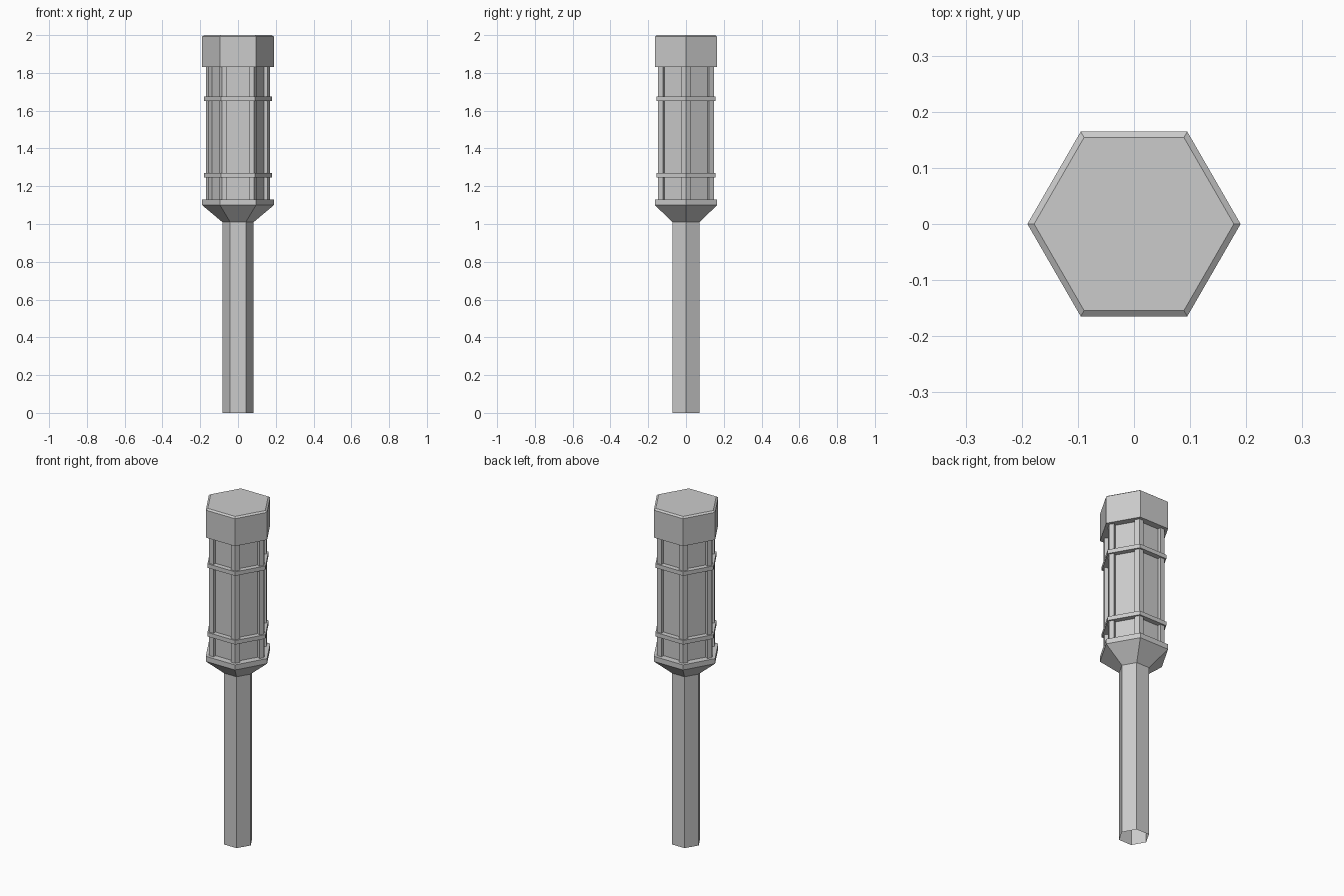
import bpy
import bmesh
from math import cos, sin, pi
from mathutils import Vector

if "Cube" in bpy.data.objects:
    bpy.data.objects.remove(bpy.data.objects["Cube"], do_unlink=True)

GREY = (0.6, 0.6, 0.6, 1)
metal = bpy.data.materials.new("grey_metal")
metal.use_nodes = True
metal.diffuse_color = GREY
metal.node_tree.nodes["Principled BSDF"].inputs["Base Color"].default_value = GREY


def hexagon(radius):
    return [Vector((cos(i * pi / 3), sin(i * pi / 3))) * radius for i in range(6)]


def loft(name, sections, bottom=True, top=True):
    """Join stacked outlines, given as (outline, height), into one solid."""
    bm = bmesh.new()
    rings = [[bm.verts.new((p.x, p.y, z)) for p in outline] for outline, z in sections]
    for low, high in zip(rings, rings[1:]):
        n = len(low)
        for i in range(n):
            j = (i + 1) % n
            bm.faces.new((low[i], low[j], high[j], high[i]))
    if bottom:
        bm.faces.new(rings[0][::-1])
    if top:
        bm.faces.new(rings[-1])
    mesh = bpy.data.meshes.new(name)
    bm.to_mesh(mesh)
    bm.free()
    mesh.materials.append(metal)
    obj = bpy.data.objects.new(name, mesh)
    bpy.context.collection.objects.link(obj)
    return obj


def recessed_hexagon(radius, post, depth):
    """Hexagon outline with corner posts and a recess in each side."""
    corners = hexagon(radius)
    outline = []
    for i, a in enumerate(corners):
        b = corners[(i + 1) % 6]
        along = (b - a).normalized()
        inward = -(a + b).normalized() * depth
        start, end = a + along * post, b - along * post
        outline += [a, start, start + inward, end + inward, end]
    return outline


# Hollow shaft, open at the foot
loft("shaft", [(hexagon(0.083), 0), (hexagon(0.083), 1.02)], bottom=False, top=False)

# Flared collar under the grip
loft("collar", [(hexagon(0.083), 1.01), (hexagon(0.19), 1.1), (hexagon(0.19), 1.13)])

# Grip with recessed panels between corner posts
grip = recessed_hexagon(0.17, 0.028, 0.02)
loft("grip", [(grip, 1.12), (grip, 1.84)])

# Bands around the grip
for name, z in (("lower_band", 1.245), ("upper_band", 1.65)):
    loft(name, [(hexagon(0.18), z), (hexagon(0.18), z + 0.024)])

# Cap with a chamfered top edge
loft("cap", [(hexagon(0.19), 1.83), (hexagon(0.19), 1.992), (hexagon(0.178), 2)])
